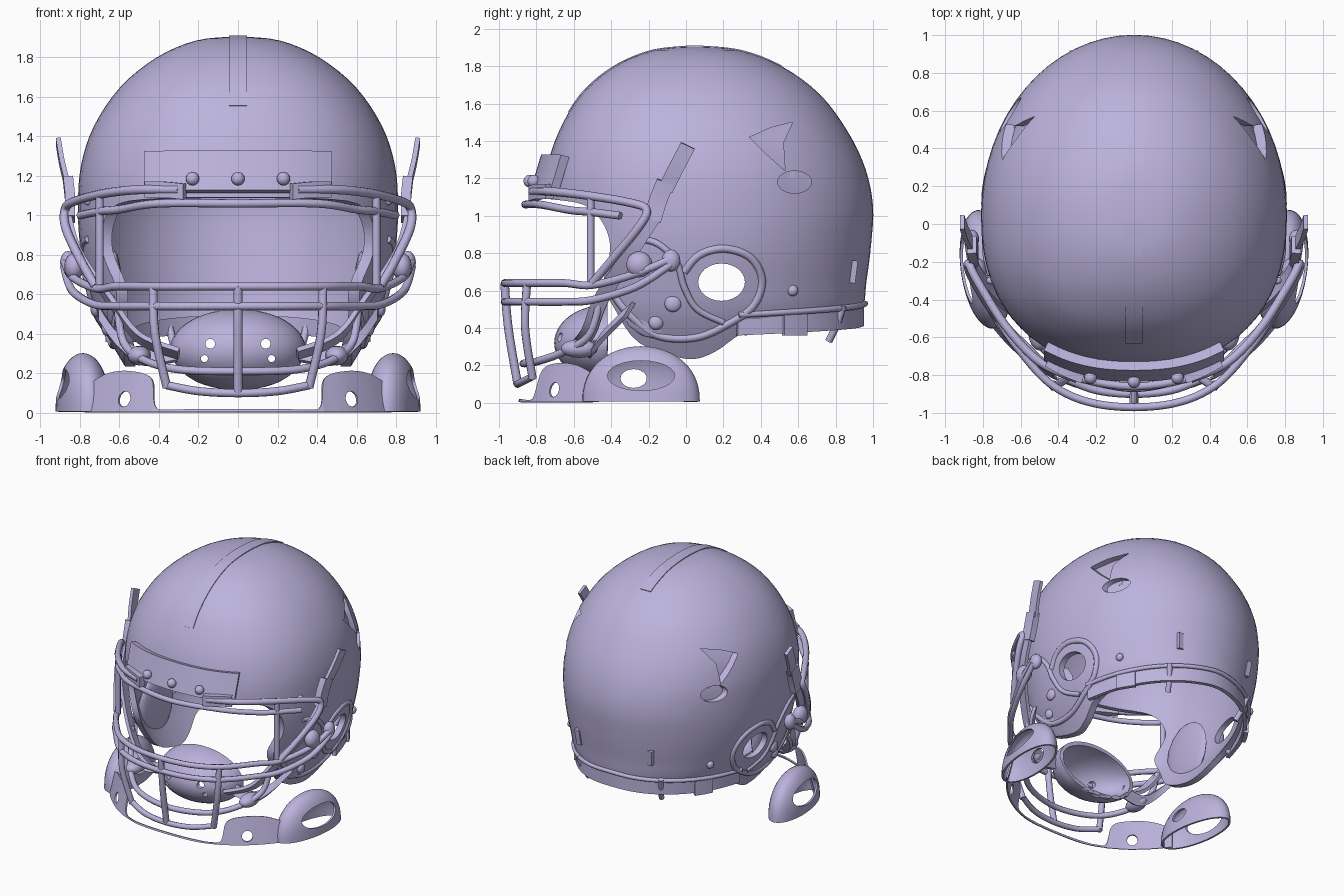
import bpy, bmesh, math
from mathutils import Vector, Matrix

if "Cube" in bpy.data.objects:
    bpy.data.objects.remove(bpy.data.objects["Cube"])

lavender = bpy.data.materials.new("lavender")
lavender.use_nodes = True
COLOUR = (0.50, 0.45, 0.72, 1)
lavender.diffuse_color = COLOUR
for node in lavender.node_tree.nodes:
    if node.type == 'BSDF_PRINCIPLED':
        node.inputs["Base Color"].default_value = COLOUR


def spline(pts, steps=6):
    """Smooth path through the given points."""
    pts = [Vector(p) for p in pts]
    out = []
    for i in range(len(pts) - 1):
        a, b = pts[max(i - 1, 0)], pts[i]
        c, d = pts[i + 1], pts[min(i + 2, len(pts) - 1)]
        for k in range(steps):
            t = k / steps
            out.append(0.5 * (2 * b + (c - a) * t + (2 * a - 5 * b + 4 * c - d) * t**2
                              + (3 * b - a - 3 * c + d) * t**3))
    return out + [pts[-1]]


def finish(ob, angle=35):
    """Apply modifiers, colour and shade."""
    bpy.ops.object.select_all(action='DESELECT')
    ob.select_set(True)
    bpy.context.view_layer.objects.active = ob
    bpy.ops.object.convert(target='MESH')
    ob = bpy.context.view_layer.objects.active
    ob.data.materials.clear()
    ob.data.materials.append(lavender)
    bpy.ops.object.shade_smooth_by_angle(angle=math.radians(angle))


def link(name, bm):
    bmesh.ops.recalc_face_normals(bm, faces=bm.faces)
    me = bpy.data.meshes.new(name)
    bm.to_mesh(me)
    bm.free()
    ob = bpy.data.objects.new(name, me)
    bpy.context.collection.objects.link(ob)
    return ob


def solidify(ob, thick, offset=0):
    m = ob.modifiers.new("thickness", 'SOLIDIFY')
    m.thickness, m.offset = thick, offset


def boolean(ob, cutter, op='DIFFERENCE'):
    cutter.hide_render = True
    m = ob.modifiers.new("cut", 'BOOLEAN')
    m.operation, m.object, m.solver = op, cutter, 'EXACT'
    return cutter


def tube(name, pts, r=0.02):
    cu = bpy.data.curves.new(name, 'CURVE')
    cu.dimensions, cu.bevel_depth, cu.bevel_resolution = '3D', r, 2
    cu.use_fill_caps = True
    sp = cu.splines.new('POLY')
    path = spline(pts)
    sp.points.add(len(path) - 1)
    for p, co in zip(sp.points, path):
        p.co = (*co, 1)
    ob = bpy.data.objects.new(name, cu)
    bpy.context.collection.objects.link(ob)
    finish(ob, 50)


def ribbon(name, pts, half, thick):
    """Flat band along a path, half = offset vector to its upper edge."""
    bm = bmesh.new()
    rows = [[bm.verts.new(p + Vector(half) * k) for k in (-1, 1)] for p in spline(pts)]
    for a, b in zip(rows, rows[1:]):
        bm.faces.new((a[0], b[0], b[1], a[1]))
    ob = link(name, bm)
    solidify(ob, thick)
    finish(ob)


def blob(name, loc, size):
    bm = bmesh.new()
    bmesh.ops.create_uvsphere(bm, u_segments=16, v_segments=8, radius=1,
                              matrix=Matrix.Translation(loc) @ Matrix.Diagonal((*size, 1)))
    finish(link(name, bm), 60)


def prism(name, outline, x0, x1):
    """Outline in (y, z), extruded along x."""
    bm = bmesh.new()
    f = bm.faces.new([bm.verts.new((x0, y, z)) for y, z in outline])
    ext = bmesh.ops.extrude_face_region(bm, geom=[f])["geom"]
    bmesh.ops.translate(bm, vec=(x1 - x0, 0, 0),
                        verts=[v for v in ext if isinstance(v, bmesh.types.BMVert)])
    return link(name, bm)


def oval(y, z, ry, rz, n=24):
    return [(y + ry * math.cos(k * math.tau / n), z + rz * math.sin(k * math.tau / n))
            for k in range(n)]


def mirrored(pts):
    """Right half of a path continued from its mirror image."""
    return [(-x, y, z) for x, y, z in reversed(pts) if x > 0] + list(pts)


# Shell sections: height, front y, back y, half width
SECTIONS = [(1.905, .04, .06, .01), (1.885, -.17, .28, .21), (1.8, -.38, .51, .41),
            (1.65, -.56, .715, .595), (1.45, -.68, .865, .73), (1.25, -.745, .96, .795),
            (1.05, -.765, 1.0, .81), (.85, -.74, .99, .80), (.65, -.71, .965, .76),
            (.45, -.67, .93, .695), (.15, -.56, .75, .52)]
RINGS = spline(SECTIONS, 4)
MID = 0.05
FULL = 2.3  # squareness of the front half in plan


def section(z):
    for a, b in zip(RINGS, RINGS[1:]):
        if a[0] >= z >= b[0]:
            return a.lerp(b, (a[0] - z) / (a[0] - b[0]))
    return RINGS[-1]


def on_ring(ring, ang, off=0):
    c, s = math.cos(ang), math.sin(ang)
    r = MID - ring[1] if c > 0 else ring[2] - MID
    e = 2 / FULL if c > 0 else 1
    return Vector(((ring[3] + off) * math.copysign(abs(s) ** e, s),
                   MID - (r + off) * math.copysign(abs(c) ** e, c), ring[0]))


def around(deg, z, off=0):
    return on_ring(section(z), math.radians(deg), off)


def on_side(s, y, z, off=0):
    g = section(z)
    n = FULL if y < MID else 2
    c = abs(MID - y) / ((MID - g[1]) if y < MID else (g[2] - MID))
    return Vector((s * (g[3] * max(0, 1 - c ** n) ** (1 / n) + off), y, z))


# Helmet shell: lofted dome, trimmed by its side outline
N = 64
bm = bmesh.new()
loops = [[bm.verts.new(on_ring(g, k * math.tau / N)) for k in range(N)] for g in RINGS]
for a, b in zip(loops, loops[1:]):
    for k in range(N):
        bm.faces.new((a[k], b[k], b[(k + 1) % N], a[(k + 1) % N]))
bm.faces.new(loops[0])
bm.faces.new(loops[-1])
shell = link("helmet_shell", bm)
solidify(shell, 0.045, -1)
EDGE = [(-.74, 1.09, 0), (-.55, 1.06, 0), (-.45, .97, 0), (-.405, .83, 0), (-.44, .64, 0),
        (-.38, .5, 0), (-.25, .32, 0), (0, .235, 0), (.15, .27, 0), (.32, .38, 0),
        (.6, .45, 0), (.95, .5, 0)]
outline = [(-1.1, 1.09)] + [(p.x, p.y) for p in spline(EDGE, 4)]
outline += [(1.1, .5), (1.1, 2.1), (-1.1, 2.1)]
cutters = [boolean(shell, prism("outline_cutter", outline, -1.2, 1.2), 'INTERSECT'),
           boolean(shell, prism("ear_hole_cutter", oval(.19, .645, .125, .1), -1.2, 1.2))]
for s in (1, -1):
    vent = [(.34, 1.42), (.45, 1.47), (.57, 1.5), (.52, 1.39), (.53, 1.24), (.43, 1.33)]
    cutters.append(boolean(shell, prism("vent_cutter", vent, s * .3, s * 1.2)))
    cutters.append(boolean(shell, prism("oval_vent_cutter", oval(.58, 1.18, .09, .06), s * .3, s * 1.2)))
    # Recessed floors behind the vents
    for y, low, high in ((.46, 1.2, 1.53), (.58, 1.1, 1.26)):
        mid = (low + high) / 2
        ribbon("vent_floor", [on_side(s, y, z, -.06) for z in (low, mid, high)],
               (on_side(s, y + .12, mid) - on_side(s, y - .12, mid)) / 2, .015)
finish(shell, 40)
ribbon("crown_ridge", [on_ring(RINGS[i], 0) for i in range(14, -1, -2)]
       + [on_ring(RINGS[i], math.pi) for i in range(2, 9, 2)], (.045, 0, 0), .01)

# Rear bumper and its tabs
ribbon("rear_bumper", [around(d, .47 - .05 * abs(d - 180) / 75, 0) for d in range(105, 256, 15)],
       (0, 0, .06), .03)
tube("rear_rim", [around(d, .53 - .06 * abs(d - 180) / 75, .005) for d in range(105, 256, 15)], .016)
for s in (1, -1):
    ribbon("rear_tab", [around(180 + s * 24, z, .005) for z in (.76, .7, .64)], (s * .02, 0, 0), .03)
    tube("rear_hook", [around(180 + s * 30, z, .01) for z in (.52, .42, .33)], .02)
    ribbon("bumper_flag", [on_side(s, y, .43, .02) for y in (.52, .58, .64)], (0, 0, .07), .03)

# Brow plate with rivets
ribbon("brow_plate", [around(31 * k / 4, 1.22, .03) for k in range(-4, 5)], (0, .03, .1), .05)
for x in (-.23, 0, .23):
    blob("brow_rivet", (x, -.835 + .4 * x * x, 1.185), (.034, .034, .034))

# Face guard bars running across
BARS = {
    "brow_bar": [(0, -.86, 1.06), (.4, -.78, 1.06), (.6, -.62, 1.03), (.7, -.51, 1.02), (.8, -.35, 1)],
    "upper_mouth_bar": [(0, -.97, .64), (.25, -.94, .64), (.45, -.84, .64), (.62, -.65, .64),
                        (.72, -.5, .63), (.84, -.27, .69), (.88, -.08, .77)],
    "lower_mouth_bar": [(0, -.97, .54), (.25, -.94, .54), (.45, -.84, .54), (.62, -.65, .54),
                        (.73, -.5, .55), (.84, -.27, .62), (.88, -.08, .74)],
    "chin_bar": [(0, -.87, .21), (.3, -.8, .22), (.48, -.66, .27), (.58, -.52, .36), (.61, -.46, .54)],
    "bottom_bar": [(0, -.9, .1), (.2, -.88, .11), (.36, -.82, .14)],
}
for name, pts in BARS.items():
    tube(name, mirrored(pts), .021)
tube("centre_upright", [(0, -.97, .64), (0, -.95, .4), (0, -.9, .1)], .023)

for s in (1, -1):
    def side(pts):
        return [(s * x, y, z) for x, y, z in pts]

    # Face guard bars on each side
    tube("temple_loop", side([(.3, -.82, 1.13), (.5, -.73, 1.13), (.68, -.54, 1.11), (.83, -.3, 1.07),
                              (.875, -.21, 1.03), (.87, -.26, .93), (.79, -.4, .76), (.72, -.5, .64)]), .023)
    tube("eye_upright", side([(.7, -.51, 1.1), (.7, -.51, .63)]), .02)
    tube("mouth_upright", side([(.43, -.85, .64), (.42, -.86, .4), (.36, -.82, .13)]), .023)
    ribbon("brow_clip", side([(.27, -.82, 1.12), (.37, -.78, 1.13), (.46, -.73, 1.13)]), (0, 0, .04), .05)

    # Chin strap and buckles
    ribbon("buckle_tail", side([(.91, .01, 1.375), (.89, -.05, 1.26), (.86, -.11, 1.14)]), (0, .037, -.018), .025)
    ribbon("buckle", side([(.86, -.11, 1.18), (.85, -.15, 1.08), (.85, -.18, .98)]), (0, .045, -.018), .05)
    ribbon("chin_strap", side([(.86, -.17, 1.0), (.8, -.3, .8), (.64, -.45, .56), (.5, -.52, .38),
                               (.3, -.58, .3)]), (0, .035, -.02), .025)
    ribbon("lower_strap", side([(.3, -.5, .3), (.48, -.5, .28), (.6, -.44, .36), (.7, -.3, .5)]),
           (0, .02, .035), .025)
    blob("strap_loop", (s * .5, -.57, .29), (.06, .1, .05))
    blob("cheek_clip", (s * .83, -.25, .74), (.05, .07, .07))
    blob("jaw_clip", (s * .86, -.08, .76), (.04, .05, .06))

    # Ear surround sweeping into the jaw, flange, bolts and inner pad
    tube("ear_surround", [on_side(s, y, z, -.005) for y, z in
         ((-.01, .7), (.07, .79), (.2, .825), (.34, .78), (.405, .66), (.36, .52), (.22, .42),
          (.05, .35), (-.15, .36), (-.3, .47), (-.4, .6))], .022)
    tube("jaw_flange", [on_side(s, y, z, 0) for y, z in
         ((-.27, .88), (-.15, .85), (-.05, .75), (-.01, .62), (.06, .5), (.2, .43))], .018)
    for y, z, r in ((-.07, .53, .045), (-.16, .43, .04), (.32, .385, .025), (.57, .6, .03), (-.3, 1.07, .02)):
        blob("side_bolt", on_side(s, y, z), (.025, r, r))
    blob("jaw_pad", (s * .625, -.15, .58), (.04, .22, .24))

    # Loose side dome: upright walls, wide outer opening, small inner one
    bm = bmesh.new()
    bmesh.ops.create_uvsphere(bm, u_segments=32, v_segments=24, radius=1)
    bmesh.ops.bisect_plane(bm, geom=bm.verts[:] + bm.edges[:] + bm.faces[:], plane_co=(0, 0, .01),
                           plane_no=(0, 0, 1), clear_inner=True)
    for v in bm.verts:
        v.co.z = v.co.z ** .85
    bm.transform(Matrix.Translation((s * .785, -.24, 0)) @ Matrix.Rotation(-s * .14, 4, 'Z')
                 @ Matrix.Diagonal((.125, .31, .295, 1)))
    dome = link("side_dome", bm)
    solidify(dome, .015)
    cutters.append(boolean(dome, prism("outer_cutter", oval(-.24, .145, .18, .08), s * .78, s * 1.1)))
    cutters.append(boolean(dome, prism("inner_cutter", oval(-.28, .13, .07, .05), s * .5, s * .76)))
    finish(dome)

# Chin cup, an open half ellipsoid with vent holes
bm = bmesh.new()
bmesh.ops.create_uvsphere(bm, u_segments=32, v_segments=24, radius=1, matrix=Matrix.Translation(
    (0, -.42, .32)) @ Matrix.Diagonal((.33, .27, .19, 1)))
bmesh.ops.bisect_plane(bm, geom=bm.verts[:] + bm.edges[:] + bm.faces[:], plane_co=(0, -.42, 0),
                       plane_no=(0, 1, 0), clear_outer=True)
cup = link("chin_cup", bm)
solidify(cup, .03)


def drill(ob, x, y, z, r, ang):
    bm = bmesh.new()
    bmesh.ops.create_cone(bm, cap_ends=True, segments=12, radius1=r, radius2=r, depth=.4,
                          matrix=Matrix.Translation((x, y, z)) @ Matrix.Rotation(ang, 4, 'Z')
                          @ Matrix.Rotation(math.pi / 2, 4, 'X'))
    cutters.append(boolean(ob, link("hole_cutter", bm)))


for s in (1, -1):
    drill(cup, s * .14, -.65, .35, .025, 0)
    drill(cup, s * .17, -.65, .275, .018, 0)
finish(cup)

# Loose front band: low in the middle, rising toward the domes
bm = bmesh.new()
path = mirrored([(0, -.89, .018), (.25, -.875, .018), (.41, -.82, .02), (.45, -.8, .17),
                 (.56, -.73, .21), (.68, -.62, .2), (.78, -.5, .14)])
rows = [[bm.verts.new((p.x, p.y, .004)), bm.verts.new((p.x * (1 - p.z * .2), p.y + p.z * .2, max(p.z, .015)))]
        for p in spline(path)]
for a, b in zip(rows, rows[1:]):
    bm.faces.new((a[0], b[0], b[1], a[1]))
band = link("front_band", bm)
solidify(band, .012)
for s in (1, -1):
    drill(band, s * .58, -.71, .07, .04, s * .7)
finish(band)

for c in cutters:
    bpy.data.objects.remove(c)
